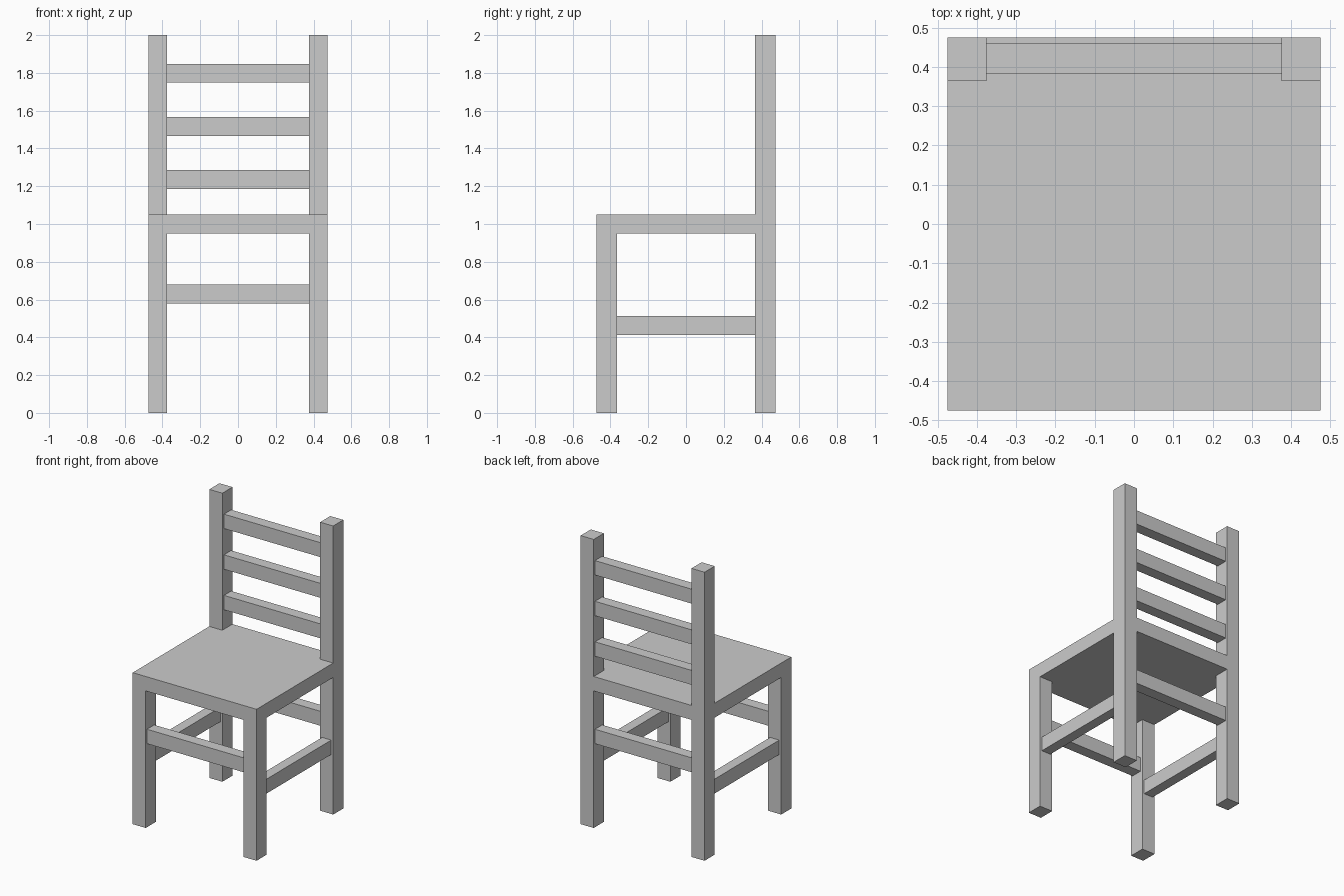
import bpy

if "Cube" in bpy.data.objects:
    bpy.data.objects.remove(bpy.data.objects["Cube"])

HALF = 0.475               # half width and depth of the chair
LEG_X, LEG_Y = 0.375, 0.364  # inner faces of the legs


def box(name, x, y, z):
    """Axis-aligned box from (min, max) ranges."""
    bpy.ops.mesh.primitive_cube_add(
        size=1, location=[(a + b) / 2 for a, b in (x, y, z)])
    ob = bpy.context.object
    ob.name = name
    ob.scale = [b - a for a, b in (x, y, z)]
    bpy.ops.object.transform_apply(location=False, rotation=False, scale=True)
    return ob


def span(sign, inner, outer):
    """Range on either side of the centre plane."""
    return tuple(sorted((sign * inner, sign * outer)))


# Seat
box("seat", (-HALF, HALF), (-HALF, HALF), (0.95, 1.05))

for side, s in (("left", -1), ("right", 1)):
    leg_x = span(s, LEG_X, HALF)
    # Legs and the back posts standing on the seat corners
    box(f"{side}_front_leg", leg_x, span(-1, LEG_Y, HALF), (0, 0.95))
    box(f"{side}_back_leg", leg_x, span(1, LEG_Y, HALF), (0, 0.95))
    box(f"{side}_back_post", leg_x, span(1, LEG_Y, HALF), (1.05, 2))
    # Lower side stretchers
    box(f"{side}_stretcher", span(s, 0.39, 0.46), (-LEG_Y, LEG_Y), (0.412, 0.512))

# Front and back stretchers
for end, s in (("front", -1), ("back", 1)):
    box(f"{end}_stretcher", (-LEG_X, LEG_X), span(s, 0.382, 0.461), (0.579, 0.679))

# Backrest slats
for i, z in enumerate((1.235, 1.516, 1.798)):
    box(f"back_slat_{i + 1}", (-LEG_X, LEG_X), (0.382, 0.461), (z - 0.05, z + 0.05))
